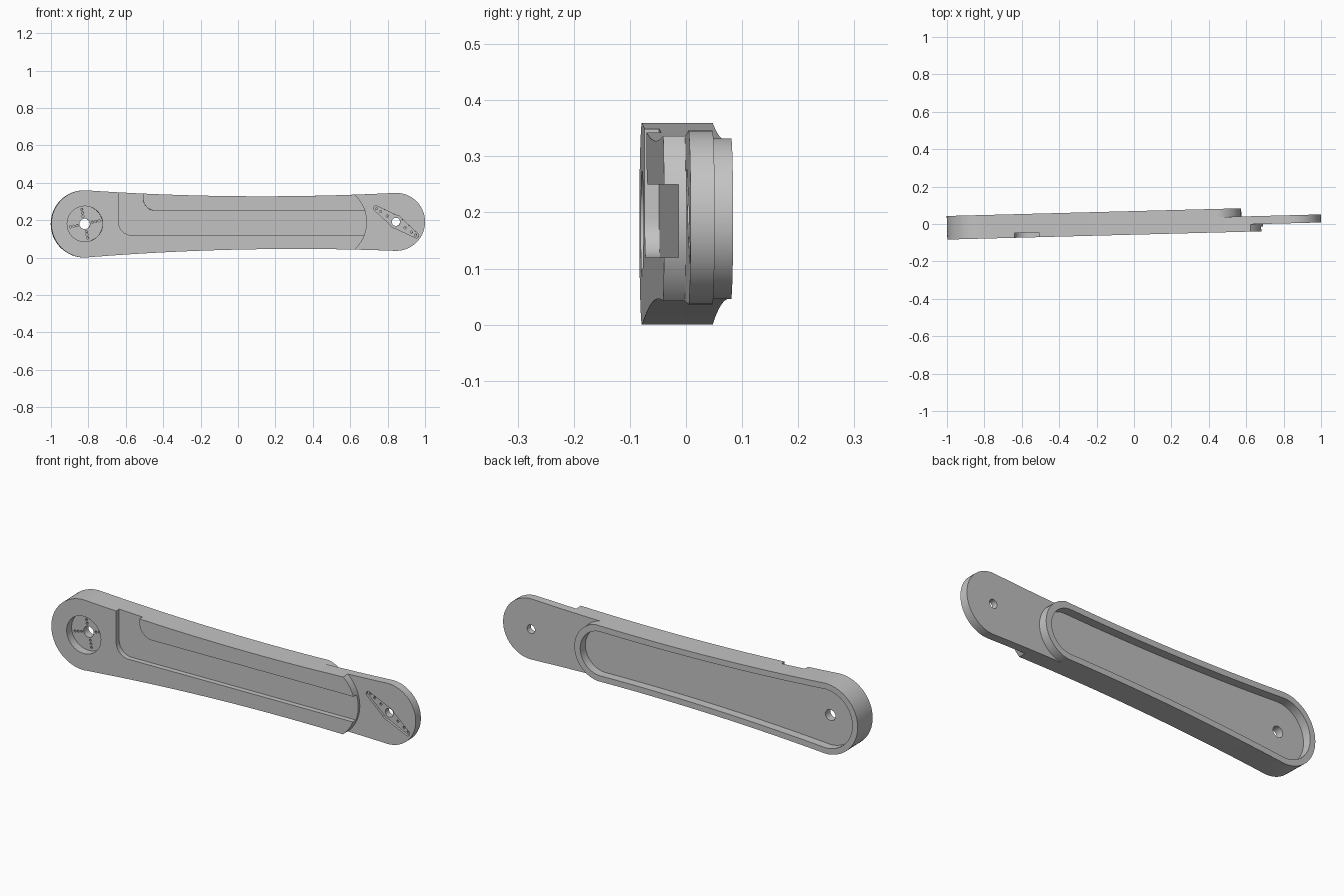
import bpy
import math
from mathutils import Matrix

cube = bpy.data.objects.get("Cube")
if cube:
    bpy.data.objects.remove(cube)

# Main sizes, in the arm's own frame before it is swung about z
FRONT, STEP_FRONT, STEP_BACK, BACK = -0.057, -0.018, 0.025, 0.069
HUB_X, TIP_X = -0.82, 0.845
SWING = 0.0262


def mid_z(x):
    return 0.18 + 0.011 * (x - HUB_X) / (TIP_X - HUB_X)


def half_height(x):
    return 0.141 + 0.036 * (x - 0.22) ** 2


def arc(cx, cz, r, start, end, n=32):
    pts = []
    for i in range(n + 1):
        a = math.radians(start + (end - start) * i / n)
        pts.append((cx + r * math.cos(a), cz + r * math.sin(a)))
    return pts


def waisted_outline(x0, x1, inset=0.0, n=32):
    """Two round ends joined by gently hollow sides."""
    xs = [x0 + (x1 - x0) * i / n for i in range(1, n)]
    low = [(x, mid_z(x) - half_height(x) + inset) for x in xs]
    high = [(x, mid_z(x) + half_height(x) - inset) for x in reversed(xs)]
    left = arc(x0, mid_z(x0), half_height(x0) - inset, 90, 270)
    right = arc(x1, mid_z(x1), half_height(x1) - inset, -90, 90)
    return left + low + right + high


def prism(name, pts, y0, y1):
    """Extrude an anticlockwise x-z outline from y0 to y1."""
    n = len(pts)
    verts = [(x, y0, z) for x, z in pts] + [(x, y1, z) for x, z in pts]
    faces = [tuple(range(n)), tuple(reversed(range(n, 2 * n)))]
    faces += [(i, i + n, (i + 1) % n + n, (i + 1) % n) for i in range(n)]
    mesh = bpy.data.meshes.new(name)
    mesh.from_pydata(verts, [], faces)
    obj = bpy.data.objects.new(name, mesh)
    bpy.context.collection.objects.link(obj)
    return obj


def disc(cx, cz, r, n=32):
    return arc(cx, cz, r, 0, 360 * (n - 1) / n, n - 1)


cutters = []


def cut(name, pts, y0, y1):
    obj = prism(name, pts, y0, y1)
    obj.hide_render = True
    cutters.append(obj)


def cut_step(name, cx, r, spread, y0, y1):
    """Remove everything beyond a rounded shoulder."""
    shoulder = arc(cx, 0.19, r, spread, -spread)
    edge_x = shoulder[0][0]
    cut(name, [(edge_x, 0.5)] + shoulder
        + [(edge_x, -0.2), (1.2, -0.2), (1.2, 0.5)], y0, y1)


arm = prism("arm_link", waisted_outline(HUB_X, TIP_X), FRONT, BACK)

# Thin tip: steps on the front and back with rounded shoulders
cut_step("front_step", 0.495, 0.194, 60, -0.2, STEP_FRONT)
cut_step("back_step", 0.43, 0.145, 90, STEP_BACK, 0.2)

# Long hollow in the back, leaving a rim
cut("back_hollow", waisted_outline(HUB_X, 0.43, 0.03), STEP_BACK, 0.2)

# Cable channel: in at the shoulder, bending up and out of the top edge
channel = ([(-0.64, 0.5)] + arc(-0.57, 0.19, 0.07, 180, 270, 12)
           + [(1.2, 0.12), (1.2, 0.25)]
           + arc(-0.44, 0.32, 0.07, 270, 180, 12) + [(-0.51, 0.5)])
cut("cable_channel", channel, -0.2, -0.031)

# Hub seat with axle hole and four rows of screw holes
hub_z = mid_z(HUB_X)
HUB_FLOOR = -0.015
cut("hub_seat", disc(HUB_X, hub_z, 0.095, 48), -0.2, HUB_FLOOR)
cut("hub_axle_hole", disc(HUB_X, hub_z, 0.028), -0.3, 0.3)
for quarter in range(4):
    a = math.radians(12 + 90 * quarter)
    for r in (0.042, 0.06, 0.078):
        cut("hub_screw_hole",
            disc(HUB_X + r * math.cos(a), hub_z + r * math.sin(a), 0.006, 10),
            -0.1, HUB_FLOOR + 0.02)

# Two-armed horn seat in the tip, with axle hole and screw holes
tip_z = mid_z(TIP_X)
TILT = math.radians(-34)
horn = (arc(0, 0, 0.035, 60, 120, 8) + arc(-0.13, 0, 0.013, 100, 260, 8)
        + arc(0, 0, 0.035, 240, 300, 8) + arc(0.13, 0, 0.013, -80, 80, 8))
c, s = math.cos(TILT), math.sin(TILT)
horn = [(TIP_X + x * c - z * s, tip_z + x * s + z * c) for x, z in horn]
cut("horn_seat", horn, -0.2, STEP_FRONT + 0.012)
cut("tip_axle_hole", disc(TIP_X, tip_z, 0.022), -0.3, 0.3)
for r in (-0.126, -0.099, -0.057, 0.057, 0.099, 0.126):
    cut("tip_screw_hole", disc(TIP_X + r * c, tip_z + r * s, 0.006, 10),
        -0.1, STEP_FRONT + 0.028)

# Carve everything, then discard the cutters
for cutter in cutters:
    mod = arm.modifiers.new(cutter.name, "BOOLEAN")
    mod.operation = "DIFFERENCE"
    mod.solver = "EXACT"
    mod.object = cutter
bpy.context.view_layer.update()
graph = bpy.context.evaluated_depsgraph_get()
carved = bpy.data.meshes.new_from_object(arm.evaluated_get(graph))
arm.modifiers.clear()
arm.data = carved
for cutter in cutters:
    bpy.data.objects.remove(cutter)

# Swing the arm slightly about the vertical
carved.transform(Matrix.Rotation(SWING, 4, "Z"))

# Plain grey plastic
grey = bpy.data.materials.new("light_grey")
grey.use_nodes = True
colour = (0.55, 0.55, 0.55, 1)
grey.diffuse_color = colour
grey.node_tree.nodes["Principled BSDF"].inputs["Base Color"].default_value = colour
carved.materials.clear()
carved.materials.append(grey)

bpy.ops.object.select_all(action="DESELECT")
arm.select_set(True)
bpy.context.view_layer.objects.active = arm
bpy.ops.object.shade_smooth_by_angle(angle=math.radians(30))
